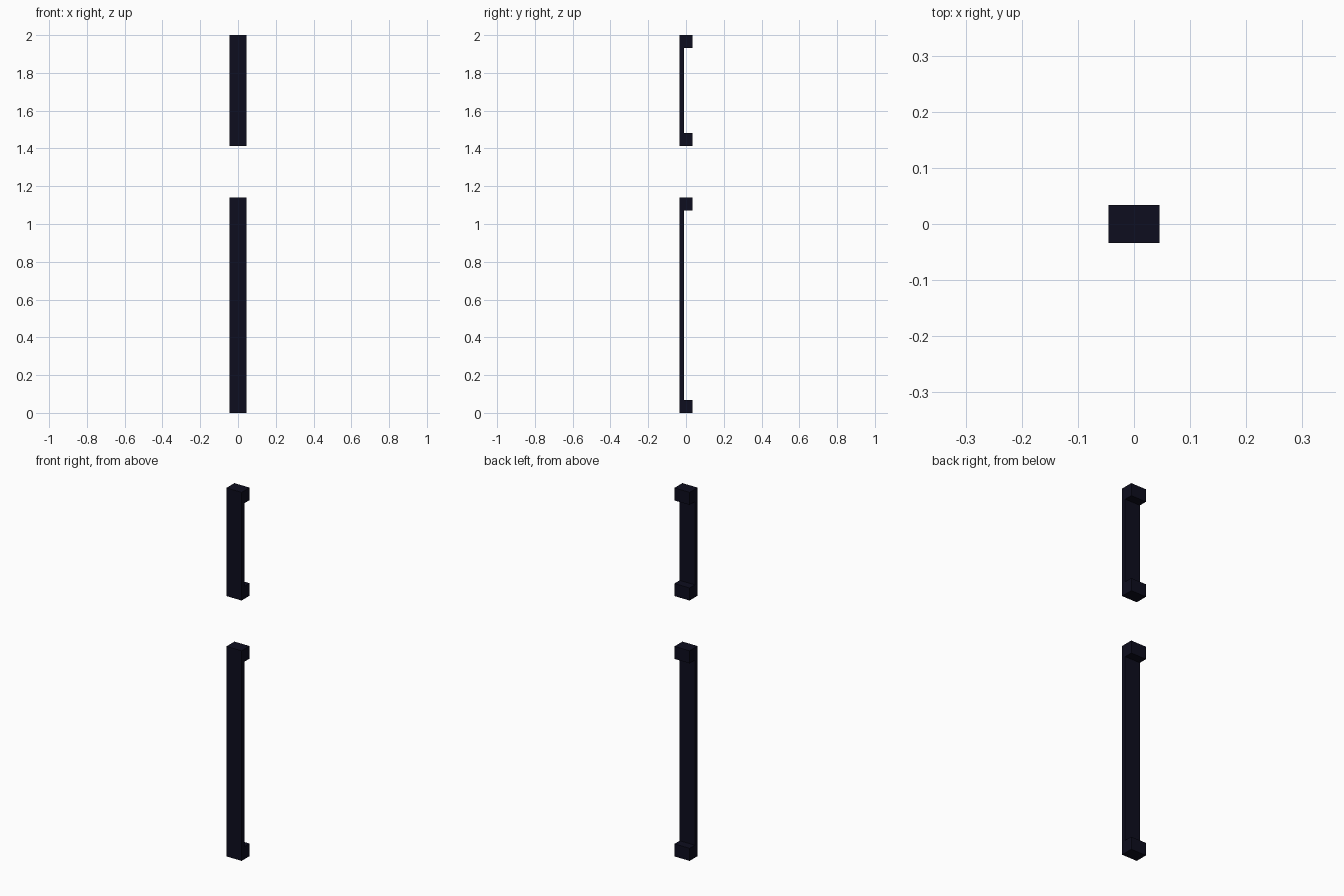
import bpy, bmesh

if "Cube" in bpy.data.objects:
    bpy.data.objects.remove(bpy.data.objects["Cube"])

HALF_W, HALF_D = 0.0455, 0.034   # half width (x) and half depth (y)
BAR_BACK = -0.011                # rear face of the thin grip bar
FOOT = 0.068                     # height of each mounting block

mat = bpy.data.materials.new("dark navy")
mat.diffuse_color = (0.004, 0.004, 0.013, 1)
mat.use_nodes = True
mat.node_tree.nodes["Principled BSDF"].inputs["Base Color"].default_value = mat.diffuse_color


def pull_handle(name, z0, z1):
    """C-shaped side profile (y, z) extruded across x."""
    profile = [(-HALF_D, z0), (HALF_D, z0), (HALF_D, z0 + FOOT),
               (BAR_BACK, z0 + FOOT), (BAR_BACK, z1 - FOOT),
               (HALF_D, z1 - FOOT), (HALF_D, z1), (-HALF_D, z1)]
    bm = bmesh.new()
    face = bm.faces.new([bm.verts.new((-HALF_W, y, z)) for y, z in profile])
    ext = bmesh.ops.extrude_face_region(bm, geom=[face], use_keep_orig=True)
    verts = [v for v in ext["geom"] if isinstance(v, bmesh.types.BMVert)]
    bmesh.ops.translate(bm, verts=verts, vec=(2 * HALF_W, 0, 0))
    bmesh.ops.recalc_face_normals(bm, faces=bm.faces)
    mesh = bpy.data.meshes.new(name)
    bm.to_mesh(mesh)
    bm.free()
    mesh.materials.append(mat)
    bpy.context.collection.objects.link(bpy.data.objects.new(name, mesh))


# Long lower handle and short upper handle
pull_handle("lower_handle", 0.0, 1.14)
pull_handle("upper_handle", 1.413, 2.0)
